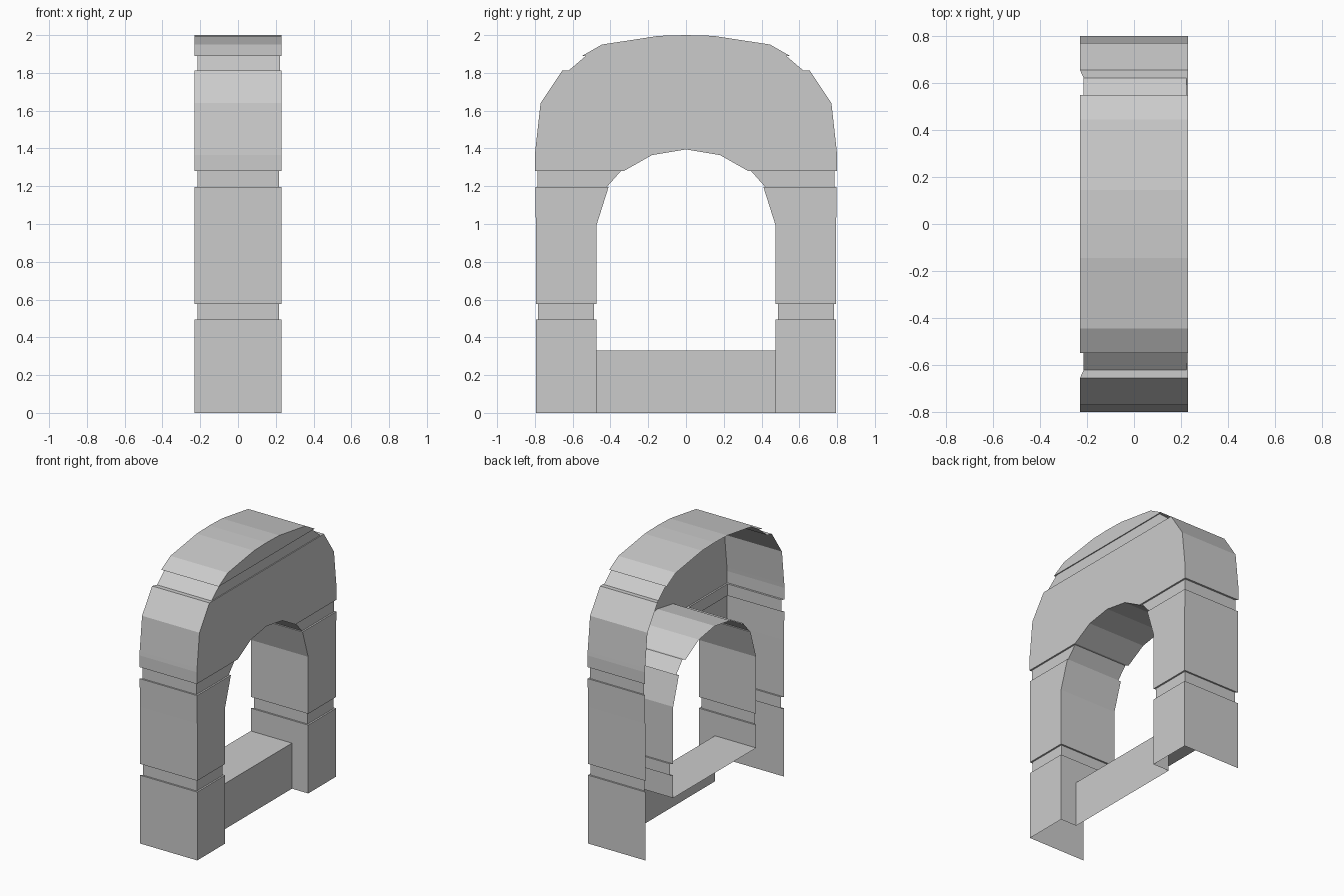
import bpy, bmesh

if "Cube" in bpy.data.objects:
    bpy.data.objects.remove(bpy.data.objects["Cube"])

X = 0.23          # half depth of the arch
SILL_X = 0.10     # front plane of the recessed sill
JAMB = 0.475      # half width of the opening
SILL_Z = 0.33


def make_half(name, faces):
    """Mesh from quads on the +y half, cleaned and mirrored across y = 0."""
    bm = bmesh.new()
    for quad in faces:
        bm.faces.new([bm.verts.new(p) for p in quad])
    bmesh.ops.remove_doubles(bm, verts=bm.verts, dist=0.0005)
    bmesh.ops.dissolve_degenerate(bm, edges=bm.edges, dist=0.0005)
    me = bpy.data.meshes.new(name)
    bm.to_mesh(me)
    bm.free()
    ob = bpy.data.objects.new(name, me)
    bpy.context.collection.objects.link(ob)
    mod = ob.modifiers.new("mirror", 'MIRROR')
    mod.use_axis = (False, True, False)
    mod.use_clip = True
    return ob


def row(z, outer, inner, back=-X, front=X, jamb_back=None):
    """One horizontal cross-section: outer side, front face, inner jamb."""
    jb = back if jamb_back is None else jamb_back
    return [(back, outer, z), (front, outer, z), (front, inner, z), (jb, inner, z)]


def groove(z0, o0, i0, z1, o1, i1, front):
    """Two inset sections; their ledges form against the full rows around them."""
    return [row(z0, o0, i0, -X + 0.016, front), row(z1, o1, i1, -X + 0.016, front)]


# Arch shell, open at the back and underneath
rows = [row(0, 0.795, JAMB, jamb_back=SILL_X),
        row(SILL_Z, 0.795, JAMB, jamb_back=SILL_X),
        row(SILL_Z, 0.795, JAMB),
        row(0.495, 0.795, JAMB)]
rows += groove(0.495, 0.783, JAMB + 0.012, 0.577, 0.783, JAMB + 0.012, 0.218)
rows += [row(0.577, 0.795, JAMB),
         row(0.99, 0.795, JAMB),
         row(1.195, 0.797, 0.41)]
rows += groove(1.195, 0.786, 0.42, 1.28, 0.786, 0.345, 0.218)
rows += [row(1.28, 0.80, 0.33),
         row(1.365, 0.80, 0.18),
         row(1.395, 0.797, 0),
         row(1.64, 0.77, 0),
         row(1.812, 0.655, 0)]
rows += groove(1.812, 0.622, 0, 1.89, 0.53, 0, 0.223)
rows += [row(1.89, 0.55, 0),
         row(1.95, 0.445, 0),
         row(1.996, 0.145, 0),
         row(2.0, 0, 0)]

faces = []
for a, b in zip(rows, rows[1:]):
    for k in range(3):
        if k == 2 and a[2][1] == 0 and b[2][1] == 0:
            continue        # no jamb above the crown of the opening
        faces.append((a[k + 1], a[k], b[k], b[k + 1]))
make_half("arch_shell", faces)

# Recessed sill between the piers: front panel and top
S = SILL_X
make_half("sill", [
    ((S, 0, 0), (S, JAMB, 0), (S, JAMB, SILL_Z), (S, 0, SILL_Z)),
    ((-X, 0, SILL_Z), (S, 0, SILL_Z), (S, JAMB, SILL_Z), (-X, JAMB, SILL_Z)),
])
